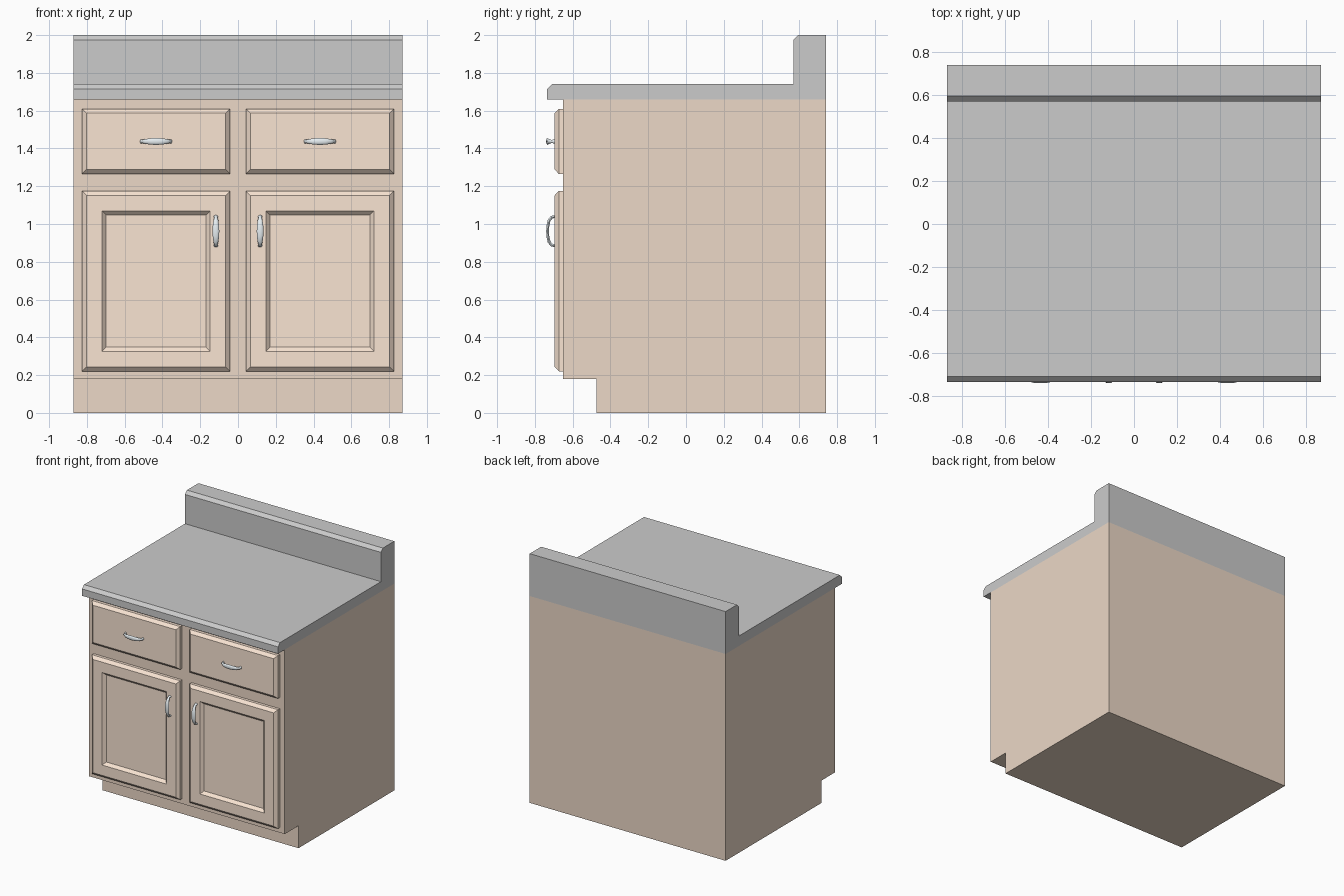
import bpy, bmesh
from math import sin, cos, pi
from mathutils import Vector

if "Cube" in bpy.data.objects:
    bpy.data.objects.remove(bpy.data.objects["Cube"])

HALF = 0.87          # half the cabinet width
BODY_Y = -0.65       # face-frame plane
FRONT_Y = -0.695     # front plane of doors and drawers


def material(name, rgb):
    m = bpy.data.materials.new(name)
    m.diffuse_color = (*rgb, 1)
    m.use_nodes = True
    m.node_tree.nodes["Principled BSDF"].inputs["Base Color"].default_value = m.diffuse_color
    return m


wood = material("wood", (0.84, 0.69, 0.57))
light_wood = material("light_wood", (0.95, 0.78, 0.65))
metal = material("metal", (0.80, 0.86, 0.89))


def loft(name, rings, mat=None, mirror=False, smooth=False):
    """Skin a list of equal-length vertex rings and cap both ends."""
    bm = bmesh.new()
    rows = [[bm.verts.new(p) for p in ring] for ring in rings]
    n = len(rows[0])
    for a, b in zip(rows, rows[1:]):
        for i in range(n):
            j = (i + 1) % n
            bm.faces.new((a[i], a[j], b[j], b[i]))
    bm.faces.new(rows[0][::-1])
    bm.faces.new(rows[-1])
    bmesh.ops.recalc_face_normals(bm, faces=bm.faces)
    mesh = bpy.data.meshes.new(name)
    bm.to_mesh(mesh)
    bm.free()
    ob = bpy.data.objects.new(name, mesh)
    bpy.context.collection.objects.link(ob)
    if mat:
        mesh.materials.append(mat)
    if mirror:
        ob.modifiers.new("mirror", 'MIRROR').use_axis = (True, False, False)
    if smooth:
        bpy.ops.object.select_all(action='DESELECT')
        ob.select_set(True)
        bpy.context.view_layer.objects.active = ob
        bpy.ops.object.shade_smooth_by_angle(angle=pi / 4)
    return ob


def extrude_profile(name, profile, mat=None):
    return loft(name, [[(x, y, z) for y, z in profile] for x in (-HALF, HALF)], mat)


def panel(name, x0, x1, z0, z1, steps):
    """Rectangular front; steps are (inset, y) from the back to the middle."""
    rings = [[(x0 + d, y, z0 + d), (x1 - d, y, z0 + d),
              (x1 - d, y, z1 - d), (x0 + d, y, z1 - d)] for d, y in steps]
    return loft(name, rings, light_wood, mirror=True)


def handle(name, x, z, upright):
    """Bowed pull: an elliptical section swept along an arch, widest mid-way."""
    half = [(-0.077, 0.0, 0.012), (-0.074, 0.016, 0.008), (-0.056, 0.030, 0.013),
            (-0.027, 0.0365, 0.017)]
    path = half + [(0, 0.0375, 0.018)] + [(-u, d, w) for u, d, w in half[::-1]]
    rings = []
    for i, (u, d, w) in enumerate(path):
        a, b = path[max(i - 1, 0)], path[min(i + 1, len(path) - 1)]
        t = Vector((b[0] - a[0], b[1] - a[1])).normalized()
        if i in (0, len(path) - 1):
            t = Vector((0, 1 if i == 0 else -1))
        ring = []
        for k in range(10):
            ang = 2 * pi * k / 10
            s, c = 0.008 * sin(ang), w * cos(ang)
            pu, pd = u - t.y * s, d + t.x * s
            y = FRONT_Y - pd
            ring.append((x + c, y, z + pu) if upright else (x + pu, y, z + c))
        rings.append(ring)
    return loft(name, rings, metal, mirror=True, smooth=True)


# Cabinet body with toe kick
extrude_profile("cabinet_body", [(-0.475, 0), (0.74, 0), (0.74, 1.66), (BODY_Y, 1.66),
                                 (BODY_Y, 0.18), (-0.475, 0.18)], wood)

# Countertop with backsplash
extrude_profile("countertop", [(-0.735, 1.66), (0.74, 1.66), (0.74, 2.0), (0.595, 2.0),
                               (0.57, 1.975), (0.57, 1.74), (-0.71, 1.74), (-0.735, 1.715)])

# Drawer fronts and doors with chamfered edges; the doors have a recessed panel
edge = [(0, BODY_Y), (0, -0.673), (0.023, FRONT_Y)]
panel("drawer_fronts", 0.042, 0.826, 1.265, 1.61, edge)
panel("doors", 0.042, 0.826, 0.22, 1.175,
      edge + [(0.106, FRONT_Y), (0.128, -0.673)])

# Pull handles
handle("drawer_handles", 0.434, 1.437, False)
handle("door_handles", 0.117, 0.962, True)
